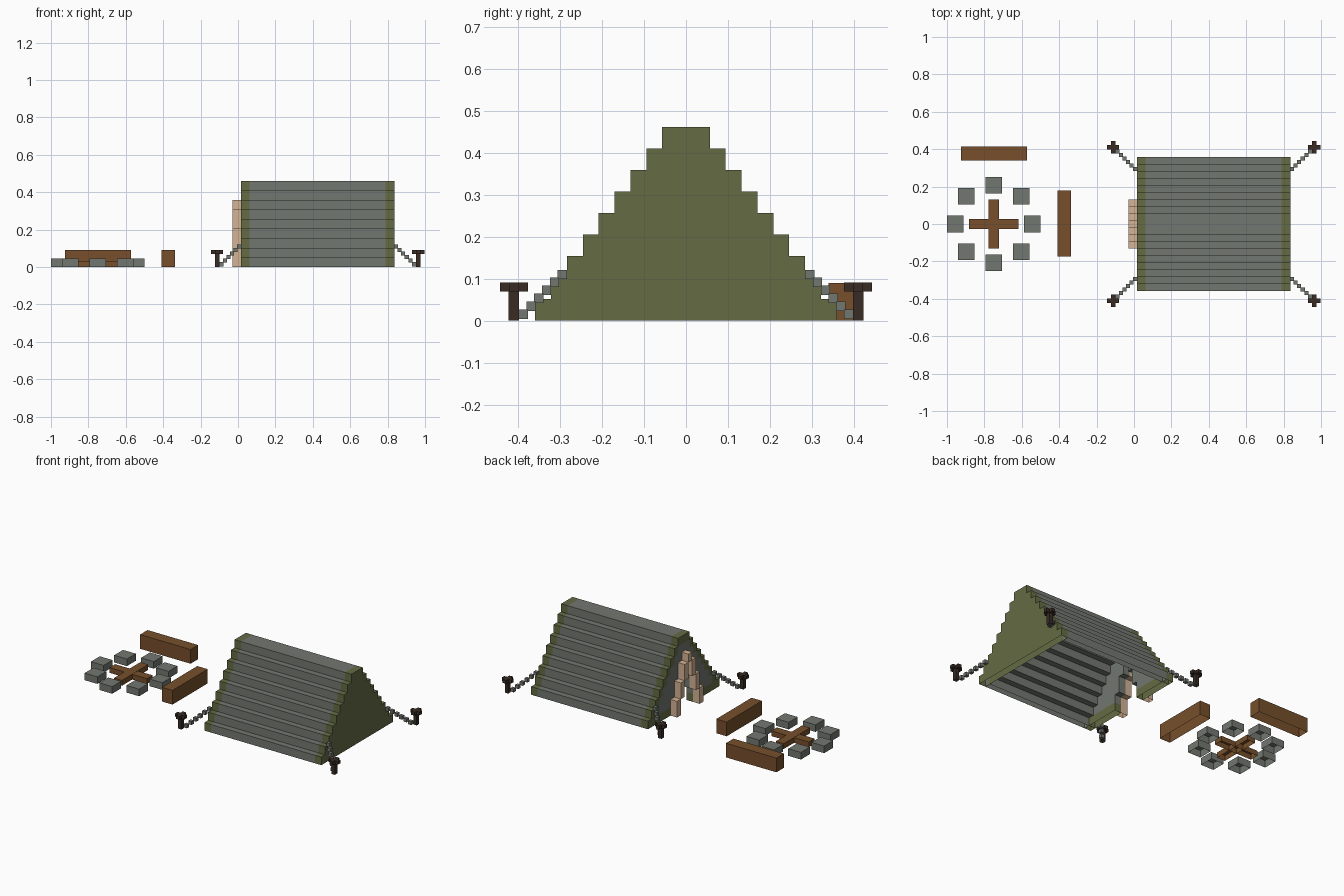
import bpy, bmesh

if "Cube" in bpy.data.objects:
    bpy.data.objects.remove(bpy.data.objects["Cube"])


def material(name, rgb):
    m = bpy.data.materials.new(name)
    m.diffuse_color = (*rgb, 1)
    m.use_nodes = True
    m.node_tree.nodes["Principled BSDF"].inputs["Base Color"].default_value = m.diffuse_color
    return m


GREY = material("grey", (0.170, 0.184, 0.160))
GREEN = material("olive green", (0.130, 0.147, 0.058))
BEIGE = material("beige", (0.66, 0.45, 0.30))
BROWN = material("log brown", (0.184, 0.078, 0.025))
DARK = material("dark brown", (0.040, 0.025, 0.017))


def boxes(name, mat, items):
    """One object from (x0, x1, y0, y1, z0, z1) boxes; boxes on the ground have no underside."""
    bm = bmesh.new()
    for x0, x1, y0, y1, z0, z1 in items:
        lo = [bm.verts.new(p) for p in ((x0, y0, z0), (x1, y0, z0), (x1, y1, z0), (x0, y1, z0))]
        hi = [bm.verts.new(p) for p in ((x0, y0, z1), (x1, y0, z1), (x1, y1, z1), (x0, y1, z1))]
        bm.faces.new(hi)
        if z0 > 0.001:
            bm.faces.new(lo[::-1])
        for k in range(4):
            n = (k + 1) % 4
            bm.faces.new((lo[k], lo[n], hi[n], hi[k]))
    me = bpy.data.meshes.new(name)
    bm.to_mesh(me)
    bm.free()
    me.materials.append(mat)
    ob = bpy.data.objects.new(name, me)
    bpy.context.collection.objects.link(ob)
    return ob


def cube(c, sx, sy, sz):
    return (c[0] - sx / 2, c[0] + sx / 2, c[1] - sy / 2, c[1] + sy / 2, c[2] - sz / 2, c[2] + sz / 2)


# Tent grid: steps along x, y and z
DX, DY, DZ = 0.0456, 0.0378, 0.0512
X0, X1 = 0.0155, 0.8355
MID = (X0 + X1) / 2


def shell(xa, xb):
    """Stepped roof, one block thick, with a flat ridge."""
    out = []
    for i in range(8):
        a, b = (8.5 - i) * DY, (9.5 - i) * DY
        for y0, y1 in ((a, b), (-b, -a)):
            out.append((xa, xb, y0, y1, i * DZ, (i + 1) * DZ))
    out.append((xa, xb, -1.5 * DY, 1.5 * DY, 8 * DZ, 9 * DZ))
    return out


boxes("tent_roof", GREY, shell(X0 + DX, X1 - DX))
boxes("tent_front_trim", GREEN, shell(X0, X0 + DX))
boxes("tent_back_wall", GREEN, [(X1 - DX, X1, -(9.5 - i) * DY, (9.5 - i) * DY, i * DZ, (i + 1) * DZ)
                                for i in range(9)])

# Front wall with a stepped door opening between the flaps
wall = []
for i in range(8):
    outer = (8.5 - i) * DY
    inner = max(0, (2.5 - i // 2) * DY) if i < 6 else 0
    for y0, y1 in ((inner, outer), (-outer, -inner)):
        wall.append((X0, X0 + DX, y0, y1, i * DZ, (i + 1) * DZ))
boxes("front_wall_base", GREEN, wall[:2])
boxes("front_wall", GREY, wall[2:])

# Door flaps climbing to a point
flaps = [(X0 - DX, X0, -DY / 2, DY / 2, 6 * DZ, 7 * DZ)]
for j in (1, 2, 3):
    z = (3 - j) * 2 * DZ
    for s in (-1, 1):
        flaps.append((X0 - DX, X0, s * j * DY - DY / 2, s * j * DY + DY / 2, z, z + 2 * DZ))
boxes("door_flaps", BEIGE, flaps)

# Pegs and ropes at the four corners
for sx, xn in ((-1, "front"), (1, "back")):
    for sy, yn in ((-1, "right"), (1, "left")):
        px, py = MID + sx * 0.5375, sy * 0.41
        boxes(f"peg_{xn}_{yn}", DARK, [
            cube((px, py, 0.035), 0.024, 0.025, 0.07),
            cube((px, py, 0.08), 0.066, 0.024, 0.021),
            cube((px, py, 0.08), 0.024, 0.067, 0.0212)])
        rope = []
        for k in range(6):
            t = k / 5
            rope.append(cube((MID + sx * (0.419 + 0.096 * t), sy * (0.295 + 0.0925 * t),
                              0.11 - 0.095 * t), 0.022, 0.022, 0.022))
        boxes(f"rope_{xn}_{yn}", GREY, rope)

# Fire ring: eight stones around crossed sticks
FX = -0.75
ring = []
for a, b in ((1, 0), (-1, 0), (0, 1), (0, -1), (.71, .71), (-.71, .71), (.71, -.71), (-.71, -.71)):
    ring.append(cube((FX + 0.206 * a, 0.208 * b, 0.0225), 0.089, 0.089, 0.045))
boxes("fire_stones", GREY, ring)
boxes("fire_sticks", BROWN, [(FX - 0.132, FX + 0.132, -0.028, 0.028, 0, 0.033),
                             (FX - 0.028, FX + 0.028, -0.132, 0.132, 0, 0.034)])

# Log seats
boxes("log_seat_side", BROWN, [(-0.41, -0.337, -0.175, 0.178, 0, 0.09)])
boxes("log_seat_back", BROWN, [(-0.925, -0.571, 0.34, 0.415, 0, 0.09)])
